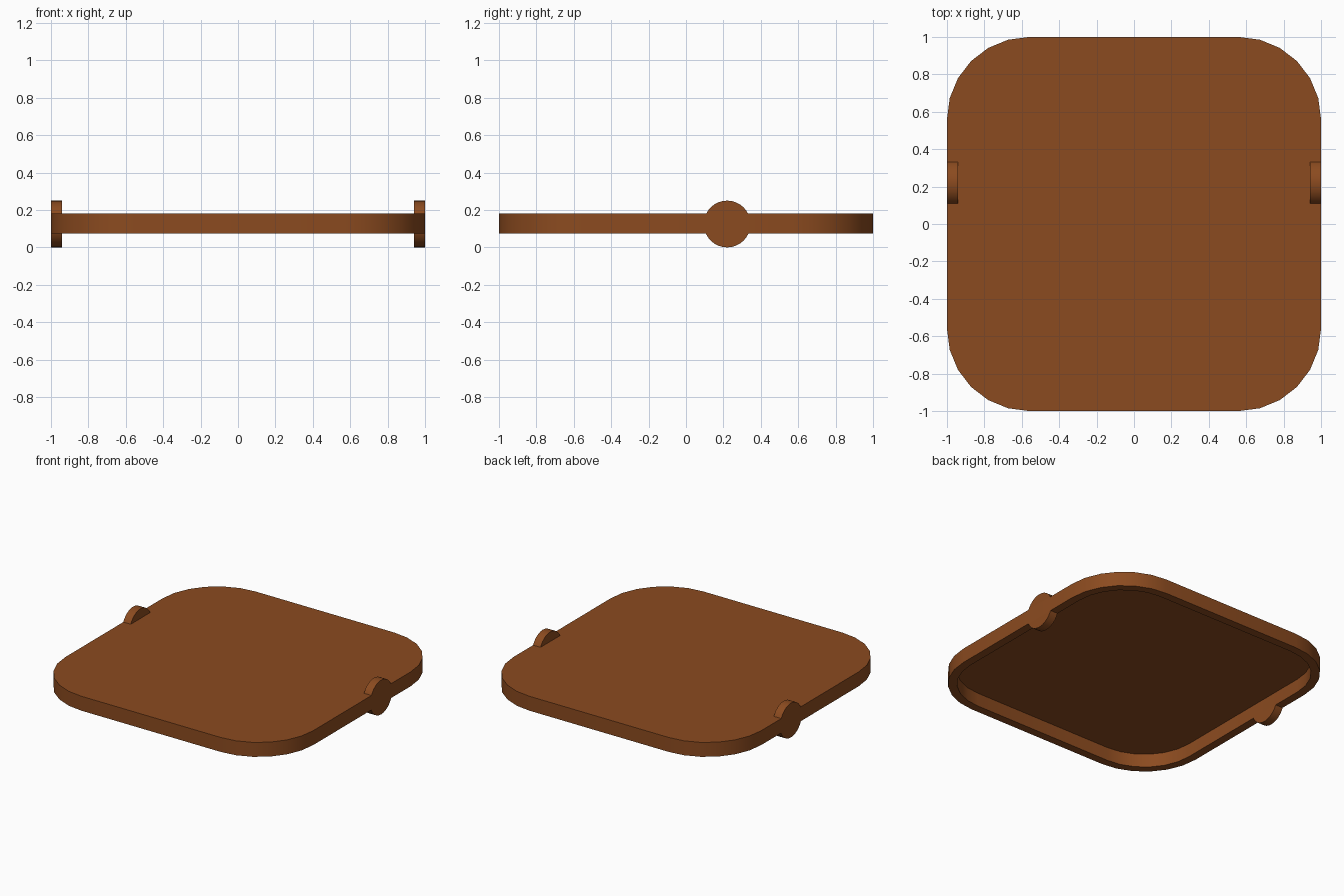
import bpy, bmesh, math
from mathutils import Matrix

if "Cube" in bpy.data.objects:
    bpy.data.objects.remove(bpy.data.objects["Cube"])

brown = bpy.data.materials.new("brown")
brown.diffuse_color = (0.26, 0.07, 0.014, 1)
brown.use_nodes = True
brown.node_tree.nodes["Principled BSDF"].inputs["Base Color"].default_value = brown.diffuse_color

WALL, RADIUS, STEPS = 0.06, 0.44, 6
Z_LOW, Z_TOP, SKIN = 0.075, 0.18, 0.008


def finish(name, bm):
    bmesh.ops.recalc_face_normals(bm, faces=bm.faces)
    mesh = bpy.data.meshes.new(name)
    bm.to_mesh(mesh)
    bm.free()
    mesh.materials.append(brown)
    obj = bpy.data.objects.new(name, mesh)
    bpy.context.collection.objects.link(obj)
    bpy.ops.object.select_all(action='DESELECT')
    obj.select_set(True)
    bpy.context.view_layer.objects.active = obj
    bpy.ops.object.shade_smooth_by_angle(angle=math.radians(35))
    return obj


def rounded_loop(bm, inset, z):
    """Rounded square outline, inset from the 2 x 2 footprint."""
    c, r = 1 - RADIUS, RADIUS - inset
    verts = []
    for k, (sx, sy) in enumerate([(1, 1), (-1, 1), (-1, -1), (1, -1)]):
        for i in range(STEPS + 1):
            a = math.pi / 2 * (k + i / STEPS)
            verts.append(bm.verts.new((sx * c + r * math.cos(a),
                                       sy * c + r * math.sin(a), z)))
    return verts


# Shallow lid, open underneath: top, outer wall, rim, inner wall, ceiling
bm = bmesh.new()
loops = [rounded_loop(bm, 0, Z_TOP), rounded_loop(bm, 0, Z_LOW),
         rounded_loop(bm, WALL, Z_LOW), rounded_loop(bm, WALL, Z_TOP - SKIN)]
for a, b in zip(loops, loops[1:]):
    n = len(a)
    for i in range(n):
        j = (i + 1) % n
        bm.faces.new((a[i], a[j], b[j], b[i]))
bm.faces.new(loops[0])
bm.faces.new(loops[-1])
finish("lid_tray", bm)

# Round pivot discs set into the side walls
for side, name in ((-1, "left_pivot_disc"), (1, "right_pivot_disc")):
    bm = bmesh.new()
    place = (Matrix.Translation((side * (1 - WALL / 2), 0.22, 0.125))
             @ Matrix.Rotation(math.pi / 2, 4, 'Y'))
    bmesh.ops.create_cone(bm, cap_ends=True, segments=32, radius1=0.125,
                          radius2=0.125, depth=WALL, matrix=place)
    finish(name, bm)
